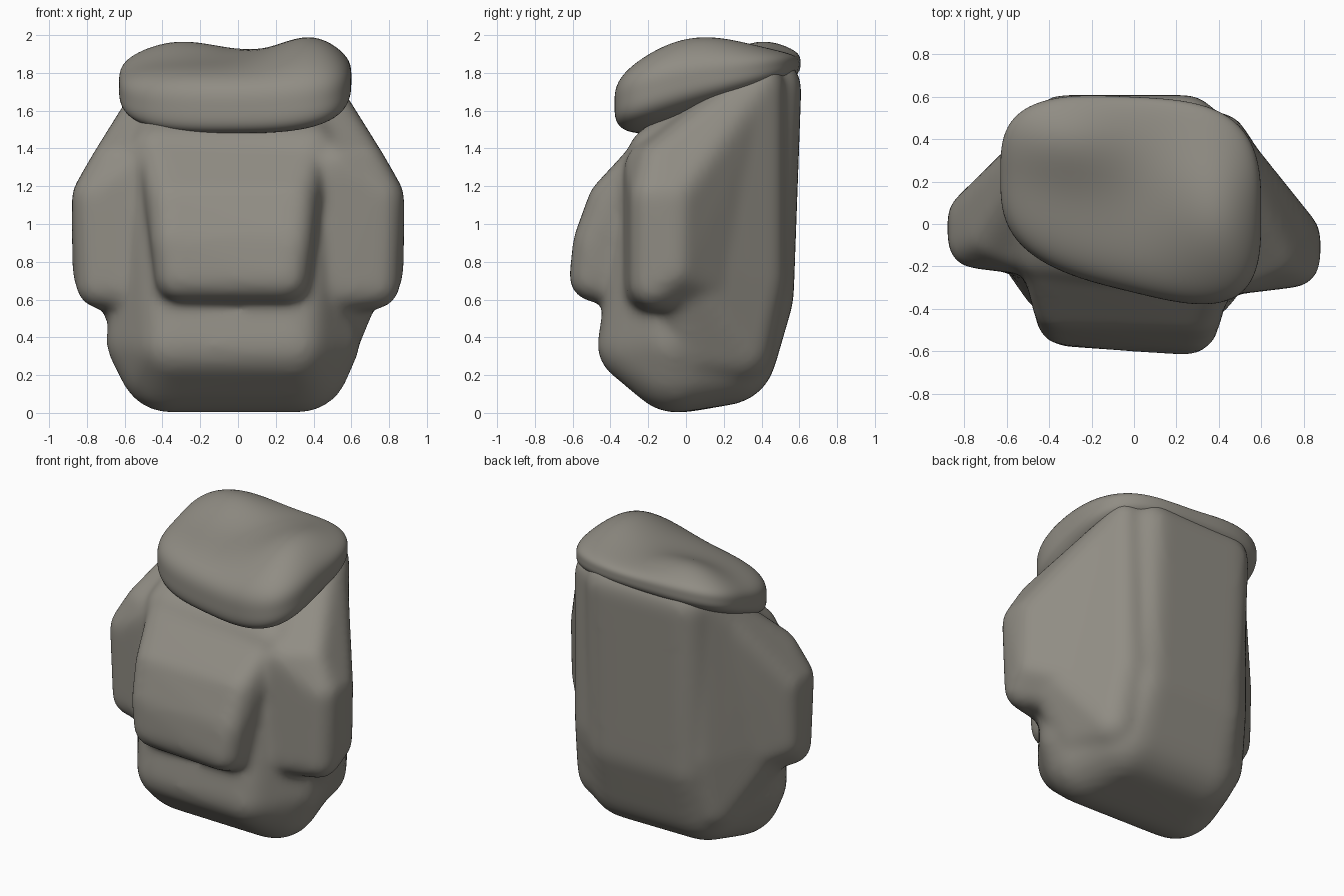
import bpy, bmesh, math
from mathutils import Vector

if "Cube" in bpy.data.objects:
    bpy.data.objects.remove(bpy.data.objects["Cube"])

canvas = bpy.data.materials.new("worn_grey_canvas")
canvas.diffuse_color = (0.28, 0.265, 0.23, 1)
canvas.use_nodes = True
canvas.node_tree.nodes["Principled BSDF"].inputs["Base Color"].default_value = canvas.diffuse_color


def finish(name, bm):
    """Turn a bmesh into a smooth, coloured object."""
    bmesh.ops.recalc_face_normals(bm, faces=bm.faces[:])
    me = bpy.data.meshes.new(name)
    bm.to_mesh(me)
    bm.free()
    me.materials.append(canvas)
    ob = bpy.data.objects.new(name, me)
    bpy.context.collection.objects.link(ob)
    me.shade_smooth()
    return ob


def soft_hull(target, balls):
    """Add the convex hull of balls (x, y, z, radius) to the target bmesh."""
    bm = bmesh.new()
    for x, y, z, r in balls:
        made = bmesh.ops.create_uvsphere(bm, u_segments=20, v_segments=12, radius=r)
        bmesh.ops.translate(bm, verts=made["verts"], vec=(x, y, z))
    points = [v.co.copy() for v in bm.verts]
    bm.free()
    bm = bmesh.new()
    for p in points:
        bm.verts.new(p)
    bmesh.ops.convex_hull(bm, input=bm.verts[:])
    bmesh.ops.delete(bm, geom=[v for v in bm.verts if not v.link_faces], context='VERTS')
    bmesh.ops.recalc_face_normals(bm, faces=bm.faces[:])
    me = bpy.data.meshes.new("hull_tmp")
    bm.to_mesh(me)
    bm.free()
    target.from_mesh(me)
    bpy.data.meshes.remove(me)


bag = bmesh.new()

# main sack
soft_hull(bag, [
    (-0.36, -0.03, 0.28, 0.28), (0.32, -0.05, 0.28, 0.28),
    (-0.30, 0.20, 0.32, 0.28), (0.26, 0.20, 0.32, 0.28),
    (-0.34, -0.25, 0.36, 0.20), (0.29, -0.27, 0.36, 0.20),
    (-0.50, -0.02, 0.38, 0.20), (0.45, -0.06, 0.38, 0.20),
    (-0.30, 0.37, 0.62, 0.20), (0.24, 0.37, 0.62, 0.20),
    (-0.42, -0.10, 1.36, 0.17), (0.38, -0.14, 1.36, 0.17),
    (-0.33, 0.44, 1.72, 0.17), (0.24, 0.44, 1.72, 0.17)])

# side pockets, tapering back into the rear corners; the left sits further back
for side, dy in ((1, 0.0), (-1, 0.09)):
    # pouch
    soft_hull(bag, [
        (side * 0.73, -0.17 + dy, 0.68, 0.13), (side * 0.75, -0.07 + dy, 0.76, 0.13),
        (side * 0.75, -0.17 + dy, 1.14, 0.13), (side * 0.75, -0.06 + dy, 1.14, 0.13),
        (side * 0.66, -0.14 + dy, 1.32, 0.12),
        (side * 0.50, -0.20 + dy, 0.66, 0.13), (side * 0.50, -0.20 + dy, 1.30, 0.13),
        (side * 0.40, 0.30, 0.60, 0.14), (side * 0.40, 0.36, 1.70, 0.14)])
    # gusset running from the pouch down to the base and up to the top corner
    soft_hull(bag, [
        (side * 0.40, 0.28, 0.34, 0.18), (side * 0.43, 0.05, 0.36, 0.20),
        (side * 0.38, 0.37, 0.70, 0.16), (side * 0.70, -0.05 + dy, 0.80, 0.12),
        (side * 0.70, -0.05 + dy, 1.18, 0.12), (side * 0.41, 0.40, 1.74, 0.12)])

# front pocket
soft_hull(bag, [
    (-0.31, -0.45, 0.72, 0.13), (0.25, -0.49, 0.72, 0.13),
    (-0.34, -0.45, 0.90, 0.12), (0.28, -0.48, 0.90, 0.12),
    (-0.36, -0.38, 1.12, 0.12), (0.30, -0.40, 1.12, 0.12),
    (-0.42, -0.19, 1.34, 0.11), (0.37, -0.21, 1.34, 0.11),
    (-0.33, -0.25, 0.67, 0.12), (0.27, -0.25, 0.67, 0.12)])

# fuse sack and pockets into one soft cloth surface
body = finish("bag_body_with_pockets", bag)
remesh = body.modifiers.new("fuse", 'REMESH')
remesh.mode = 'VOXEL'
remesh.voxel_size = 0.024
remesh.use_smooth_shade = True
soften = body.modifiers.new("soften", 'SMOOTH')
soften.factor = 0.5
soften.iterations = 16


# lid: a rounded slab mapped between a sagging top and a slanted underside
def bump(a, b, ca, cb, wa, wb):
    return math.exp(-((a - ca) / wa) ** 2 - ((b - cb) / wb) ** 2)


lid = bmesh.new()
bmesh.ops.create_cube(lid, size=2)
bmesh.ops.subdivide_edges(lid, edges=lid.edges[:], cuts=27, use_grid_fill=True)
for v in lid.verts:
    p = Vector([math.sin(c * math.pi / 4) / math.sin(math.pi / 4) for c in v.co])
    n = 3.2
    a, b, c = p / sum(abs(q) ** n for q in p) ** (1 / n)
    top = 1.87 + 0.06 * b + 0.14 * bump(a, b, 0.70, -0.1, 0.45, 0.75) \
        + 0.075 * bump(a, b, -0.5, 0.5, 0.5, 0.5)
    under = 1.41 + 0.17 * (b + 1)
    front = -0.32 - 0.15 * a
    back = 0.60 - 0.03 * a
    v.co = (-0.015 + 0.615 * a,
            front + (back - front) * (b + 1) / 2,
            under + (top - under) * (c + 1) / 2)
finish("top_lid", lid)
